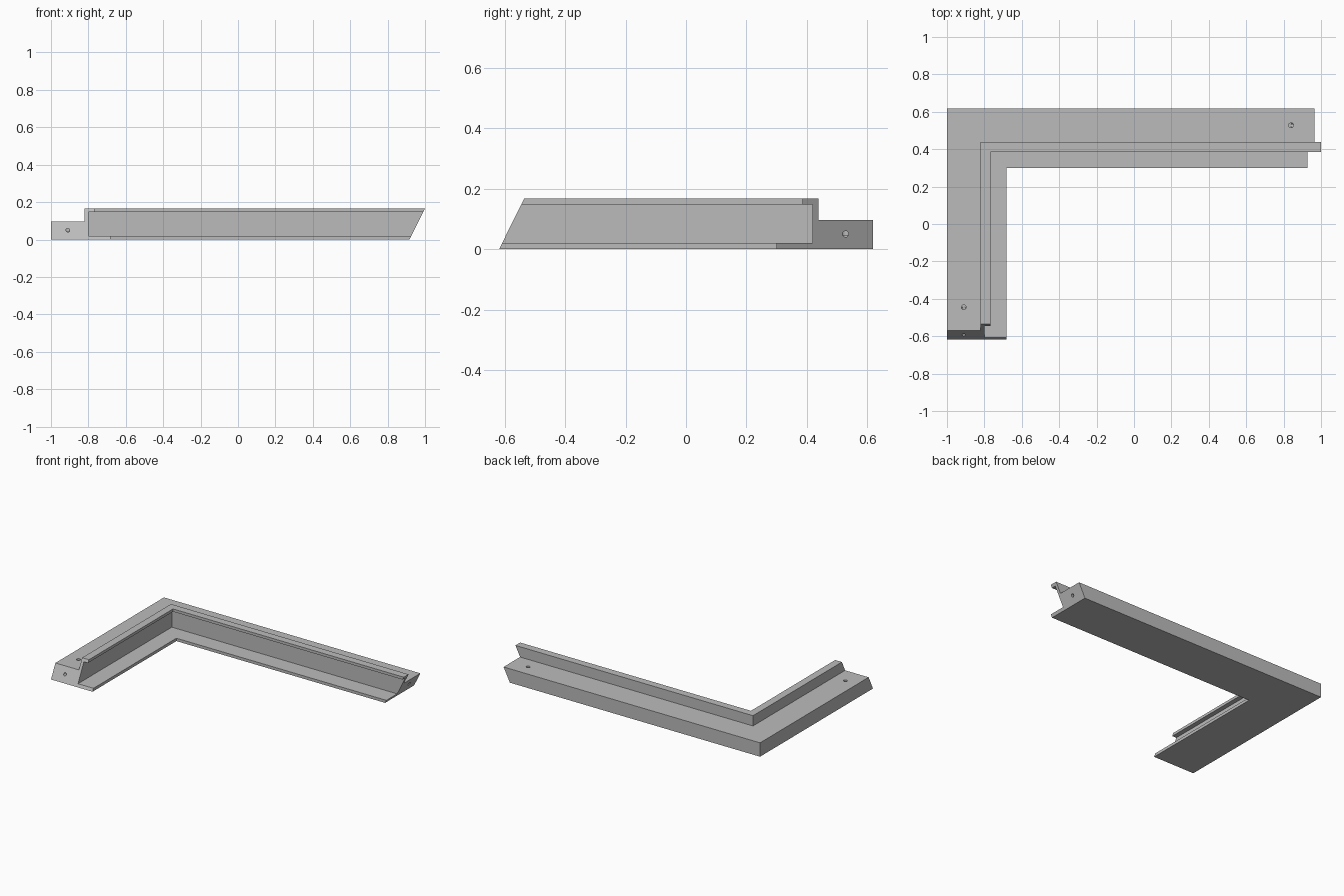
import bpy, bmesh
from mathutils import Vector

cube = bpy.data.objects.get("Cube")
if cube:
    bpy.data.objects.remove(cube, do_unlink=True)

mat = bpy.data.materials.new("plain_grey")
mat.use_nodes = True
grey = (0.5, 0.5, 0.5, 1)
mat.diffuse_color = grey
mat.node_tree.nodes["Principled BSDF"].inputs["Base Color"].default_value = grey

HALF_Y = 0.618     # half depth of the frame
LONG_END = 0.917   # end of the long arm at floor level
SLOPE = 0.497      # lean of the bevelled arm ends

# Moulding section: distance in from the outer edge, height
profile = [(0, 0), (0, 0.096), (0.18, 0.096), (0.18, 0.167), (0.232, 0.167),
           (0.232, 0.148), (0.2, 0.148), (0.2, 0.02), (0.318, 0.02), (0.318, 0)]

# Sweep the section round the mitred corner, with both ends leaning
stations = [
    [(u - 1, -HALF_Y + SLOPE * z, z) for u, z in profile],
    [(u - 1, HALF_Y - u, z) for u, z in profile],
    [(LONG_END + SLOPE * z, HALF_Y - u, z) for u, z in profile],
]
bm = bmesh.new()
rings = [[bm.verts.new(p) for p in ring] for ring in stations]
n = len(profile)
for a, b in zip(rings, rings[1:]):
    for i in range(n):
        j = (i + 1) % n
        bm.faces.new((a[i], a[j], b[j], b[i]))
bm.faces.new(rings[0])
bm.faces.new(rings[-1])
bmesh.ops.recalc_face_normals(bm, faces=bm.faces)
mesh = bpy.data.meshes.new("corner_moulding")
bm.to_mesh(mesh)
bm.free()
mesh.materials.append(mat)
frame = bpy.data.objects.new("corner_moulding", mesh)
bpy.context.collection.objects.link(frame)


def drill(start, end, radius):
    """Bore a round hole between two points."""
    start, end = Vector(start), Vector(end)
    axis = end - start
    bpy.ops.mesh.primitive_cylinder_add(
        vertices=24, radius=radius, depth=axis.length, location=(start + end) / 2,
        rotation=axis.to_track_quat('Z', 'Y').to_euler())
    cutter = bpy.context.object
    cutter.name = "hole_cutter"
    cutter.hide_render = True
    cutter.data.materials.append(mat)
    mod = frame.modifiers.new("hole", 'BOOLEAN')
    mod.operation = 'DIFFERENCE'
    mod.solver = 'EXACT'
    mod.object = cutter
    bpy.context.view_layer.objects.active = frame
    bpy.ops.object.modifier_apply(modifier=mod.name)
    bpy.data.objects.remove(cutter, do_unlink=True)


# Each arm has a hole in its end that meets one from the ledge above
for x, y, end in [(-0.91, -0.445, (-0.91, -0.7, 0.05)),
                  (0.84, 0.528, (1.05, 0.528, 0.05))]:
    drill((x, y, 0.045), (x, y, 0.15), 0.013)
    drill((x, y, 0.05), end, 0.01)
